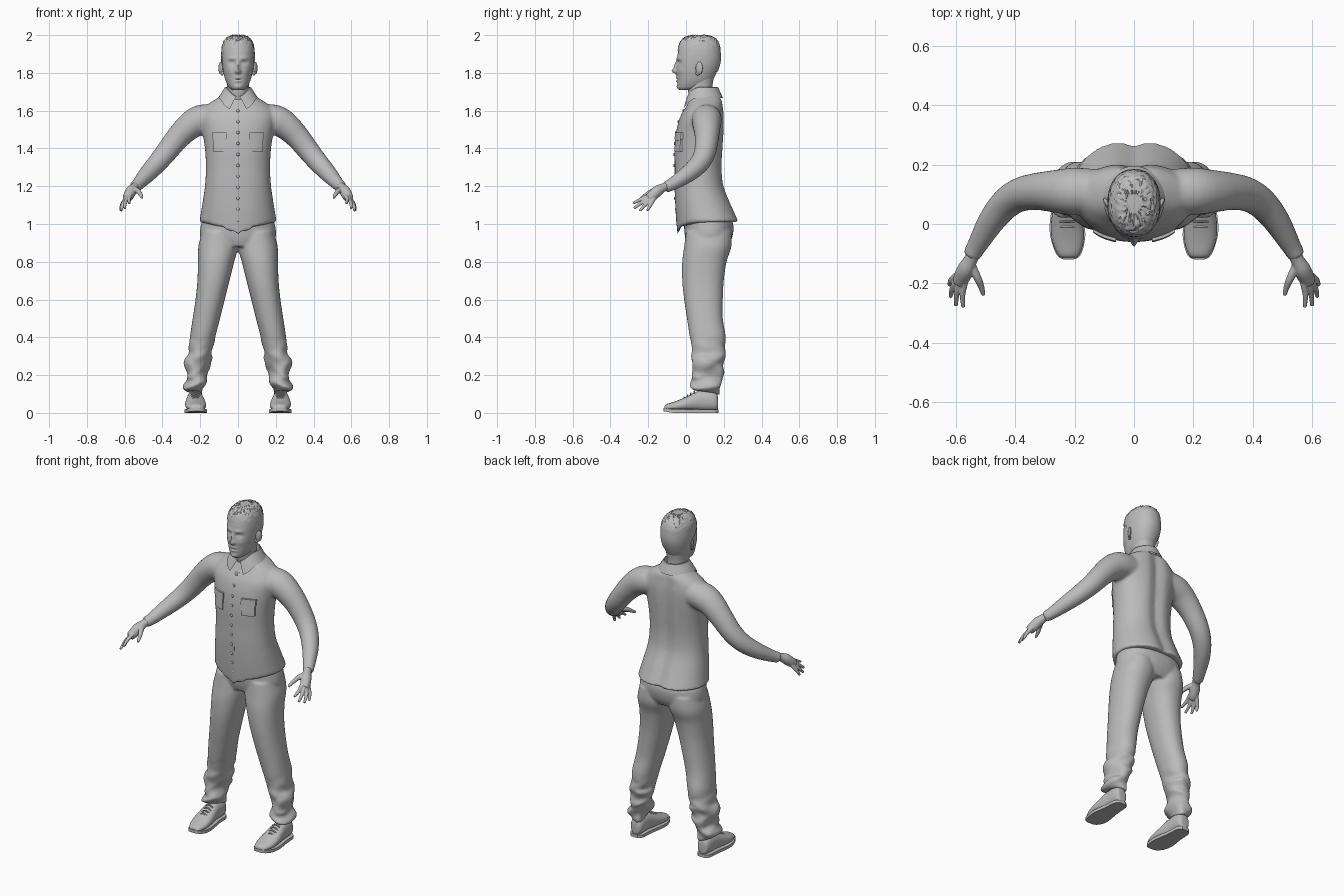
import bpy, bmesh, math, random
from mathutils import Vector, noise

random.seed(4)
if "Cube" in bpy.data.objects:
    bpy.data.objects.remove(bpy.data.objects["Cube"])
CM = 0.01


def material(name, v):
    m = bpy.data.materials.new(name)
    m.use_nodes = True
    m.diffuse_color = (v, v, v, 1)
    m.node_tree.nodes["Principled BSDF"].inputs["Base Color"].default_value = (v, v, v, 1)
    return m


GREY = material("plain grey", 0.5)


def finish(name, bm, remesh=0, angle=50, relax=4):
    bmesh.ops.recalc_face_normals(bm, faces=bm.faces)
    me = bpy.data.meshes.new(name)
    bm.to_mesh(me)
    bm.free()
    me.materials.append(GREY)
    me.shade_smooth()
    me.set_sharp_from_angle(angle=math.radians(angle))
    ob = bpy.data.objects.new(name, me)
    bpy.context.collection.objects.link(ob)
    if remesh:
        r = ob.modifiers.new("fuse", 'REMESH')
        r.mode, r.voxel_size, r.use_smooth_shade = 'VOXEL', remesh, True
        s = ob.modifiers.new("relax", 'SMOOTH')
        s.factor, s.iterations = 0.5, relax
    return ob


def spline(rows, steps):
    """Catmull-Rom interpolation through rows of numbers."""
    out = []
    for i in range(len(rows) - 1):
        p0, p1, p2, p3 = (rows[min(max(i + k, 0), len(rows) - 1)] for k in (-1, 0, 1, 2))
        for j in range(steps):
            t = j / steps
            out.append([b + 0.5 * t * (c - a + t * (2*a - 5*b + 4*c - d + t * (3*(b - c) + d - a)))
                        for a, b, c, d in zip(p0, p1, p2, p3)])
    return out + [list(rows[-1])]


def skin(bm, rings, caps=True):
    vs = [[bm.verts.new(p) for p in ring] for ring in rings]
    n = len(vs[0])
    for a, b in zip(vs, vs[1:]):
        for i in range(n):
            bm.faces.new((a[i], a[(i + 1) % n], b[(i + 1) % n], b[i]))
    if caps:
        bm.faces.new(vs[0][::-1])
        bm.faces.new(vs[-1])


def loft(bm, rows, axis='z', side=1, n=32, steps=4, power=2.2, caps=True, warp=None):
    """Rows hold a station, then the low and high limits of the section's two directions."""
    rings = []
    for t, a0, a1, b0, b1 in spline(rows, steps):
        ring = []
        for i in range(n):
            ang = math.tau * i / n
            c, s = math.cos(ang), math.sin(ang)
            a = (a0 + a1) / 2 + (a1 - a0) / 2 * math.copysign(abs(c) ** (2 / power), c)
            b = (b0 + b1) / 2 + (b1 - b0) / 2 * math.copysign(abs(s) ** (2 / power), s)
            p = Vector((a, b, t) if axis == 'z' else (a, t, b)) * CM
            if warp:
                p = warp(p)
            p.x *= side
            ring.append(p)
        rings.append(ring)
    skin(bm, rings, caps)


def tube(bm, rows, side=1, n=20, steps=4):
    """Round limb through rows of x, y, z, radius."""
    pts = spline(rows, steps)
    rings = []
    for i, p in enumerate(pts):
        d = Vector(pts[min(i + 1, len(pts) - 1)][:3]) - Vector(pts[max(i - 1, 0)][:3])
        u = d.cross(Vector((0, 1, 0.3))).normalized()
        v = d.cross(u).normalized()
        ring = []
        for k in range(n):
            ang = math.tau * k / n
            q = (Vector(p[:3]) + (u * math.cos(ang) + v * math.sin(ang)) * p[3]) * CM
            q.x *= side
            ring.append(q)
        rings.append(ring)
    skin(bm, rings)


def ball(bm, centre, size):
    r = bmesh.ops.create_uvsphere(bm, u_segments=16, v_segments=10, radius=CM)
    for v in r["verts"]:
        v.co = Vector(a * b for a, b in zip(v.co, size)) + Vector(centre) * CM


# Shirt: torso and sleeves fused, with a curved hem and a spine groove
def shirt_shape(p):
    low = max(0, 1.2 - p.z) / 0.2
    front = max(0, 0.1 - p.y) / 0.15
    p.z -= 0.075 * front * low * max(0, 1 - abs(p.x) / 0.17)
    if p.y > 0.1:
        p.y -= 0.018 * math.exp(-(p.x / 0.035) ** 2)
    return p


bm = bmesh.new()
loft(bm, [(101, -20.5, 20.5, -4.5, 28.5), (110, -19, 19, -5.5, 24.5), (120, -17.5, 17.5, -6, 20.5),
          (130, -17, 17, -6, 19.5), (140, -17.5, 17.5, -6, 20), (150, -19, 19, -5, 20.5),
          (157, -20, 20, -3, 20.5), (162, -17.5, 17.5, 0, 20), (166, -12, 12, 2, 19.5),
          (169, -7, 7, 4, 17)], n=48, warp=shirt_shape)
for s in (1, -1):
    tube(bm, [(12, 11, 156, 7.5), (20, 11, 155, 8), (26, 11, 151.5, 7.3), (32, 11, 145.5, 6.4),
              (38, 10, 138, 5.8), (43, 7, 132, 5.3), (48, 1, 126.5, 4.6), (53, -7.5, 121, 3.4),
              (55, -11, 119.5, 3)], s)
finish("shirt", bm, 0.009, relax=5)


# Trousers: hips and legs fused, crumpled at the cuffs
def crumple(p):
    amt = 0.022 * max(0, min(1, (0.42 - p.z) / 0.15))
    return p + noise.noise_vector(Vector((p.x * 9, p.y * 9, p.z * 22))) * amt


bm = bmesh.new()
loft(bm, [(88, -17, 17, 1, 22), (93, -20, 20, -0.5, 24.5), (100, -19.5, 19.5, -1, 25),
          (106, -17, 17, 0, 21)], n=40)
for s in (1, -1):
    loft(bm, [(11, 18.5, 27, 5, 18), (14, 17.5, 28.5, 3, 19), (20, 16.5, 27, 2.5, 19.5),
              (27, 14.5, 28.5, 3.5, 20.5), (32, 13.5, 26.5, 3.5, 20.5), (40, 12, 25.5, 2, 21),
              (50, 9.5, 24, 0.5, 19.5), (60, 7, 22.5, -1, 19.5), (70, 4.5, 21.5, -2, 20),
              (80, 2, 21.2, -2, 21.5), (88, 0, 21, -1, 24), (96, 1, 19, 0, 24)],
         side=s, steps=6, warp=crumple)
finish("trousers", bm, 0.008, relax=3)

# Shoes: sole, upper, ankle and laces
for s, name in ((1, "left"), (-1, "right")):
    bm = bmesh.new()
    loft(bm, [(-11.5, 20, 24, 1, 3), (-10.5, 18.5, 25.5, 1, 4.5), (-6, 17, 27.5, 1, 6),
              (-1, 17, 28, 1, 8), (4, 17.7, 27.5, 1, 10.5), (8, 18.3, 27, 1, 12),
              (14, 18.5, 26.5, 1, 12), (16.5, 19.5, 25.5, 1.5, 10), (17, 21, 24, 3, 7)],
         axis='y', side=s, n=28)
    finish(name + "_shoe", bm)
    bm = bmesh.new()
    outline = spline([(-12, 20.5, 23.5), (-10.5, 18, 26), (-5, 16.5, 28), (0, 16.7, 28.4),
                      (8, 18, 27.3), (15, 18.5, 26.7), (17.3, 20.5, 24.5)], 4)
    loop = [(b, y) for y, a, b in outline] + [(a, y) for y, a, b in outline[::-1]]
    skin(bm, [[Vector((x * s, y, z + 0.9 * max(0, -y - 7) / 5)) * CM for x, y in loop] for z in (0, 1.8)])
    finish(name + "_sole", bm, angle=35)
    bm = bmesh.new()
    for k in range(4):
        y, z = -1 + 1.8 * k, 8.2 + 1.05 * k
        tube(bm, [(20, y, z - 1, 0.4), (22.5, y, z + 0.1, 0.4), (25, y, z - 1, 0.4)], s, 6)
    finish(name + "_laces", bm)

# Hands: palm and five fingers fused
for s, name in ((1, "left"), (-1, "right")):
    bm = bmesh.new()
    tube(bm, [(53, -8, 121, 2.4), (55, -12, 119.3, 2.3), (56.5, -15, 117.5, 2.9),
              (58, -18, 114.8, 2.8), (58.8, -20, 113.5, 2.3)], s)
    knuckles = [(57, -19.5, 115.3), (58.4, -19.8, 114), (59.5, -19, 113), (60, -17.5, 112.5)]
    tips = [(57.5, -28, 111), (60, -27.5, 108.3), (61.8, -24.5, 107), (62.2, -20.5, 107)]
    for a, b in zip(knuckles, tips):
        mid = [(p + q) / 2 for p, q in zip(a, b)]
        mid[0] += 0.5
        tube(bm, [(56.8, -15, 117, 1), (*a, 1.15), (*mid, 1), (*b, 0.7)], s, 10)
    tube(bm, [(55, -13.5, 118.5, 1.6), (52.8, -18, 117.3, 1.4), (51.5, -21, 115.5, 1.1),
              (50.7, -24, 113.8, 0.7)], s, 10)
    finish(name + "_hand", bm, 0.0035, relax=3)

# Head: lofted skull with sculpted features as x, z, push, width, height
FEATURES = [(0, 181, -2.6, 1.1, 1.5), (0, 184, -1.3, 0.9, 2.2), (3.3, 185.3, 1.1, 1.8, 1.2),
            (3.2, 185, -0.5, 0.8, 0.5), (3, 187.7, -0.6, 2.5, 0.9), (1.3, 180.7, -0.6, 0.7, 0.7),
            (0, 177.5, -0.8, 1.8, 0.6), (0, 176.7, 0.6, 2, 0.3), (0, 175.7, -0.7, 1.6, 0.6),
            (0, 172.5, -0.6, 2, 1.2), (4.5, 181, -0.4, 1.8, 1.8)]


def face_shape(p):
    if p.y < 0.05:
        x, z = abs(p.x) / CM, p.z / CM
        p.y += CM * sum(d * math.exp(-((x - fx) / w) ** 2 - ((z - fz) / h) ** 2)
                        for fx, fz, d, w, h in FEATURES)
    return p


SKULL = [(171, -3, 3, -3.5, 5), (172.5, -4.8, 4.8, -4.3, 10), (176, -6.6, 6.6, -4.6, 14),
         (181, -7.9, 7.9, -4.8, 16.5), (186, -8.5, 8.5, -4.8, 18), (191, -8.5, 8.5, -4.2, 18),
         (195, -7.6, 7.6, -3, 17), (198, -5.6, 5.6, -0.5, 14.5), (199.3, -2.5, 2.5, 4, 10)]
bm = bmesh.new()
loft(bm, SKULL, n=96, steps=8, warp=face_shape)
finish("head", bm, angle=80)
bm = bmesh.new()
loft(bm, [(162, -6.5, 6.5, 3, 16), (168, -5.8, 5.8, 1.5, 14.5), (173, -5.8, 5.8, 1, 14),
          (179, -6.3, 6.3, 2, 15)])
finish("neck", bm)
for s, name in ((1, "left"), (-1, "right")):
    bm = bmesh.new()
    ball(bm, (8.8 * s, 7, 182.5), (0.9, 1.9, 3.3))
    ball(bm, (8.3 * s, 6.2, 179.8), (0.8, 1.1, 1.2))
    for v in bm.verts:
        v.co.x += s * 0.4 * (v.co.y - 0.06)
    finish(name + "_ear", bm)


# Hair: tufted cap trimmed along the hairline
def tuft(p):
    out = (p - Vector((0, 0.07, 1.86))).normalized()
    wild = max(0, min(1, (p.z - 1.91) / 0.05))
    return p + out * (0.004 + 0.007 * wild * random.random())


bm = bmesh.new()
loft(bm, SKULL, n=72, steps=6, warp=tuft)
bare = [f for f in bm.faces if f.calc_center_median().z <
        1.92 - 0.11 * max(0, min(1, (f.calc_center_median().y + 0.01) / 0.13))]
bmesh.ops.delete(bm, geom=bare, context='FACES')
finish("hair", bm, angle=40)

# Collar: folded band open at the front, with two points
bm = bmesh.new()
grid = []
for i in range(33):
    ang = math.radians(-82 + 344 * i / 32)
    c, sn = math.cos(ang), math.sin(ang)
    front = max(0, -sn) ** 3
    grid.append([bm.verts.new(Vector(p) * CM) for p in (
        (6.3 * c, 8.5 + 7.5 * sn, 167), (6.5 * c, 8.7 + 7.7 * sn, 172.5 - 5 * front),
        (7 * c, 8.8 + 8.3 * sn, 172.3 - 5 * front),
        (10.5 * c + 3 * front * math.copysign(1, c), 9 + 10.5 * sn, 166.8 - 6 * front))])
for a, b in zip(grid, grid[1:]):
    for k in range(3):
        bm.faces.new((a[k], b[k], b[k + 1], a[k + 1]))
bmesh.ops.solidify(bm, geom=bm.faces[:], thickness=0.004)
finish("collar", bm, angle=35)


# Placket, buttons and chest pockets follow the chest front
def chest_y(x, z):
    rows = [(95, -3.9), (101, -4.5), (110, -5.5), (120, -6), (140, -6), (150, -5), (157, -3), (162, 0)]
    for (za, ya), (zb, yb) in zip(rows, rows[1:]):
        if z <= zb:
            y = ya + (yb - ya) * (z - za) / (zb - za)
            break
    return 7.5 + (y - 7.5) * (1 - (abs(x) / 18.5) ** 2.2) ** (1 / 2.2)


def patch(bm, x0, x1, z0, z1, lift, dip=0):
    n = 8
    rings = []
    for j in range(n + 1):
        z = z0 + (z1 - z0) * j / n
        xs = [x0 + (x1 - x0) * i / n for i in range(n + 1)]
        zs = [z - dip * (1 - abs(2 * i / n - 1)) * (1 - j / n) for i in range(n + 1)]
        rings.append([Vector((x, chest_y(x, h) - lift, h)) * CM for x, h in zip(xs, zs)]
                     + [Vector((x, chest_y(x, h) + 0.8, h)) * CM for x, h in zip(xs[::-1], zs[::-1])])
    skin(bm, rings)


bm = bmesh.new()
patch(bm, -1.6, 1.6, 97, 161, 0.15)
finish("placket", bm, angle=35)
bm = bmesh.new()
for k in range(11):
    z = 102 + 5.8 * k
    ball(bm, (0, chest_y(0, z) - 0.3, z), (0.8, 0.4, 0.8))
finish("buttons", bm)
for s, name in ((1, "left"), (-1, "right")):
    bm = bmesh.new()
    patch(bm, *sorted((6.3 * s, 13.3 * s)), 138.5, 147, 0.7)
    patch(bm, *sorted((6 * s, 13.8 * s)), 145, 148.5, 1.1, 1.2)
    finish(name + "_pocket", bm, angle=35)
